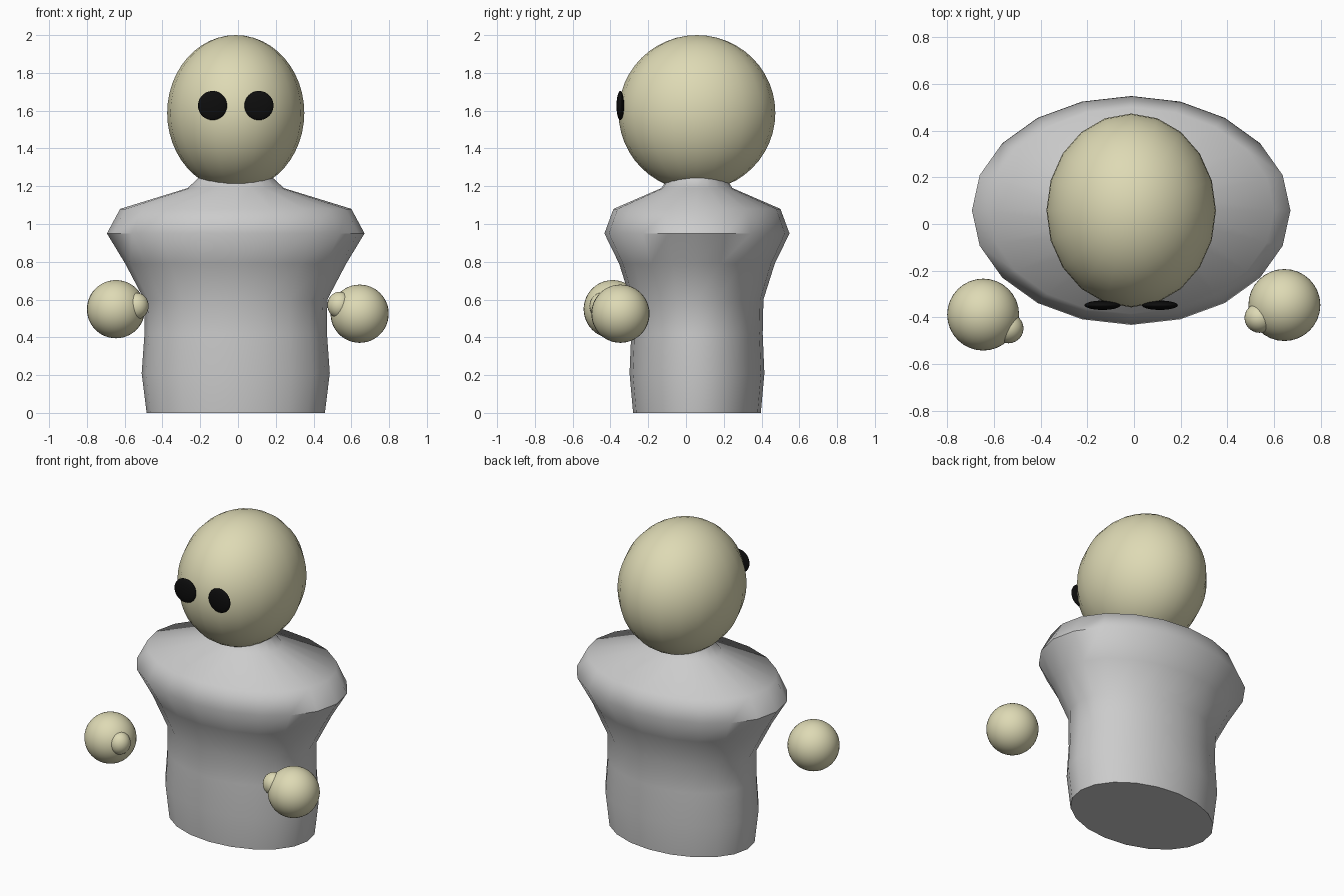
import bpy, bmesh, math

if "Cube" in bpy.data.objects:
    bpy.data.objects.remove(bpy.data.objects["Cube"])

CX, CY = -0.012, 0.058


def material(name, color):
    m = bpy.data.materials.new(name)
    m.diffuse_color = (*color, 1)
    m.use_nodes = True
    m.node_tree.nodes["Principled BSDF"].inputs["Base Color"].default_value = m.diffuse_color
    return m


skin = material("skin", (0.73, 0.70, 0.46))
black = material("black", (0.004, 0.004, 0.004))


def ball(name, loc, radii, mat, seg=32, rings=24, rot=(0, 0, 0)):
    bpy.ops.mesh.primitive_uv_sphere_add(segments=seg, ring_count=rings, radius=1,
                                         location=loc, rotation=rot)
    ob = bpy.context.object
    ob.name = name
    ob.scale = radii
    ob.data.materials.append(mat)
    bpy.ops.object.shade_smooth()
    return ob


# Torso: stacked 20-sided ellipses (z, half width, half depth)
profile = [(0, 0.472, 0.338), (0.21, 0.498, 0.357), (0.42, 0.483, 0.348),
           (0.60, 0.485, 0.352), (0.79, 0.585, 0.412), (0.95, 0.682, 0.490),
           (1.08, 0.612, 0.442), (1.19, 0.255, 0.188), (1.25, 0.19, 0.15),
           (1.32, 0.18, 0.14)]
SIDES = 20
bm = bmesh.new()
rings = [[bm.verts.new((CX + rx * math.cos(2 * math.pi * i / SIDES),
                        CY + ry * math.sin(2 * math.pi * i / SIDES), z))
          for i in range(SIDES)] for z, rx, ry in profile]
for a, b in zip(rings, rings[1:]):
    for i in range(SIDES):
        j = (i + 1) % SIDES
        bm.faces.new((a[i], a[j], b[j], b[i]))
bm.faces.new(rings[0][::-1])
bm.faces.new(rings[-1])
mesh = bpy.data.meshes.new("torso")
bm.to_mesh(mesh)
bm.free()
torso = bpy.data.objects.new("torso", mesh)
bpy.context.collection.objects.link(torso)
bpy.context.view_layer.objects.active = torso
torso.select_set(True)
bpy.ops.object.shade_smooth_by_angle(angle=math.radians(55))

# Head
ball("head", (CX, CY, 1.588), (0.363, 0.415, 0.412), skin, SIDES, 24)

# Eyes
for side, name in ((-1, "eye_left"), (1, "eye_right")):
    ball(name, (CX + side * 0.123, -0.348, 1.627), (0.077, 0.02, 0.077), black)

# Hands with thumbs, held at slightly different heights
for name, hand, thumb in (
        ("left", (-0.646, -0.388, 0.549), (-0.538, -0.447, 0.566)),
        ("right", (0.644, -0.347, 0.525), (0.538, -0.402, 0.571))):
    ball("hand_" + name, hand, (0.154,) * 3, skin)
    ball("thumb_" + name, thumb, (0.065, 0.064, 0.07), skin, 24, 16)
